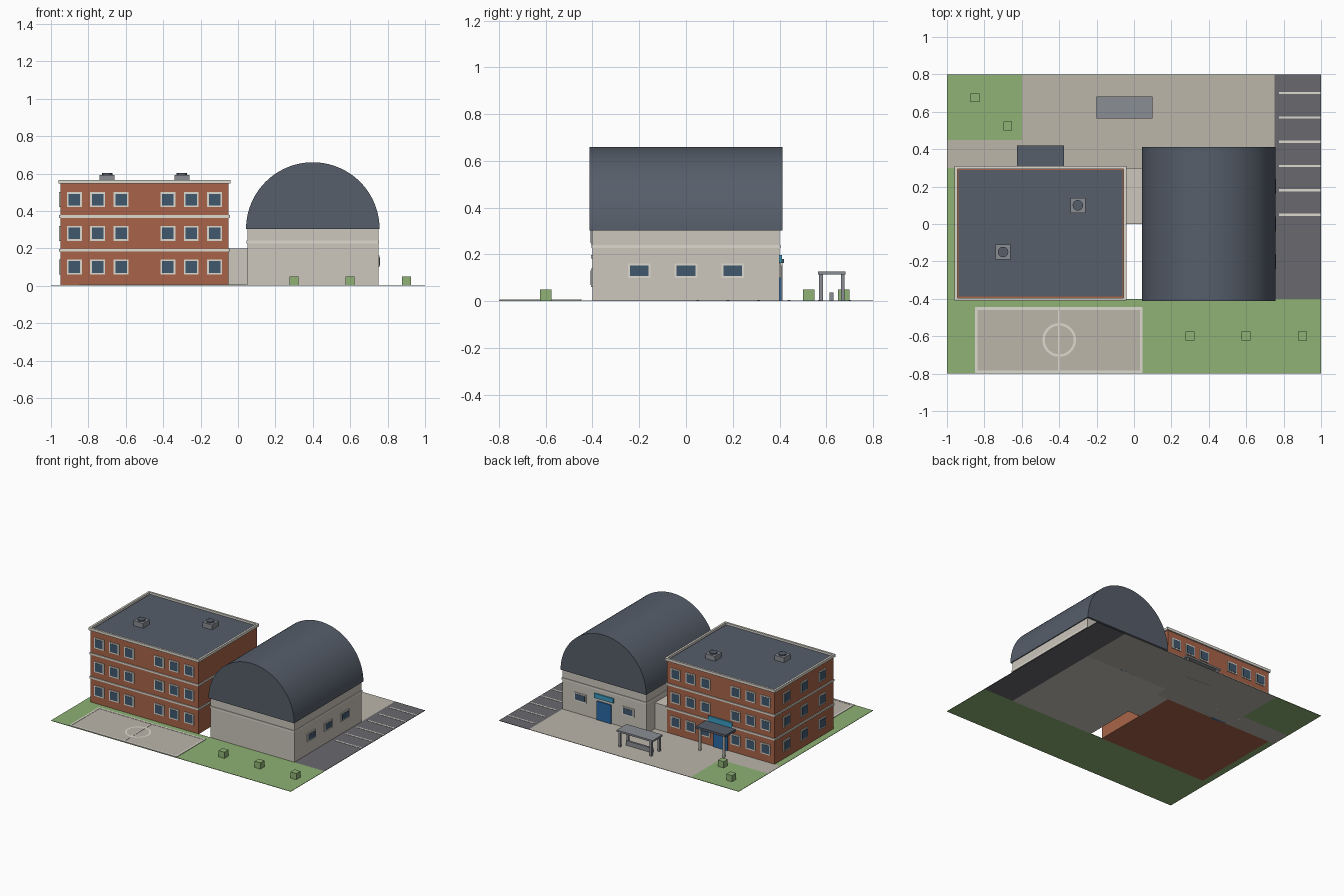
import bpy, bmesh, math
from mathutils import Matrix, Vector

if "Cube" in bpy.data.objects:
    bpy.data.objects.remove(bpy.data.objects["Cube"])


def material(name, hexcode):
    m = bpy.data.materials.new(name)
    srgb = [int(hexcode[i:i + 2], 16) / 255 for i in (0, 2, 4)]
    m.diffuse_color = [((c + 0.055) / 1.055) ** 2.4 for c in srgb] + [1]
    m.use_nodes = True
    m.node_tree.nodes["Principled BSDF"].inputs["Base Color"].default_value = m.diffuse_color
    return m


BRICK = material("brick", "A86448")
TRIM = material("trim", "DEDAD0")
GLASS = material("glass", "40586E")
ROOF = material("roof", "565E6A")
PLASTER = material("plaster", "CCC6BC")
GRASS = material("grass", "8EB275")
PAVING = material("paving", "BCB6AA")
ASPHALT = material("asphalt", "68686E")
DOOR = material("door", "2A68A4")
SIGN = material("sign", "3C9EC4")
METAL = material("metal", "8A8E94")


def finish(name, bm, mat):
    me = bpy.data.meshes.new(name)
    bmesh.ops.recalc_face_normals(bm, faces=bm.faces)
    bm.to_mesh(me)
    bm.free()
    me.materials.append(mat)
    ob = bpy.data.objects.new(name, me)
    bpy.context.collection.objects.link(ob)
    return ob


def boxes(name, bounds, mat):
    """One object from boxes given as (x0, x1, y0, y1, z0, z1)."""
    bm = bmesh.new()
    for x0, x1, y0, y1, z0, z1 in bounds:
        mid = Vector((x0 + x1, y0 + y1, z0 + z1)) / 2
        bmesh.ops.create_cube(bm, size=1, matrix=Matrix.Translation(mid)
                              @ Matrix.Diagonal((x1 - x0, y1 - y0, z1 - z0, 1)))
    return finish(name, bm, mat)


def frame(x0, x1, y0, y1, z0, z1, w):
    """Four boxes forming a flat rectangular ring."""
    return [(x0, x1, y0, y0 + w, z0, z1), (x0, x1, y1 - w, y1, z0, z1),
            (x0, x0 + w, y0 + w, y1 - w, z0, z1), (x1 - w, x1, y0 + w, y1 - w, z0, z1)]


def panel(axis, wall, c, z, w, h, d):
    """Box centred in a wall plane; axis is the wall's normal."""
    if axis == 'x':
        return (wall - d, wall + d, c - w / 2, c + w / 2, z - h / 2, z + h / 2)
    return (c - w / 2, c + w / 2, wall - d, wall + d, z - h / 2, z + h / 2)


def windows(name, spots, w, h):
    boxes(name + "_frames", [panel(*s, w, h, 0.006) for s in spots], TRIM)
    boxes(name + "_glass", [panel(*s, w - 0.018, h - 0.018, 0.008) for s in spots], GLASS)


# Ground patches, open beneath the buildings
G = 0.003
boxes("lawn", [(-1, 1, -0.8, -0.4, 0, G), (-1, -0.95, -0.4, 0.3, 0, G),
               (-1, -0.6, 0.45, 0.8, 0, G)], GRASS)
boxes("paving", [(-1, -0.6, 0.3, 0.45, 0, G), (-0.6, 0.05, 0.3, 0.8, 0, G),
                 (0.05, 0.75, 0.4, 0.8, 0, G)], PAVING)
boxes("car_park", [(0.75, 1, -0.4, 0.8, 0, G)], ASPHALT)
boxes("parking_lines", [(0.775, 0.998, y - 0.006, y + 0.006, G, G + 0.002)
                        for y in (0.05 + 0.13 * i for i in range(6))], TRIM)

# Sports court with painted lines
boxes("court", [(-0.85, 0.045, -0.797, -0.45, G, 0.005)], PAVING)
boxes("court_lines", frame(-0.85, 0.045, -0.797, -0.445, 0.005, 0.007, 0.014)
      + [(-0.405, -0.395, -0.783, -0.459, 0.005, 0.007)], TRIM)
bm = bmesh.new()
N = 40
rings = [[bm.verts.new((-0.4 + r * math.cos(2 * math.pi * i / N),
                        -0.62 + r * math.sin(2 * math.pi * i / N), 0.0072))
          for i in range(N)] for r in (0.077, 0.09)]
for i in range(N):
    j = (i + 1) % N
    bm.faces.new((rings[0][i], rings[1][i], rings[1][j], rings[0][j]))
finish("court_circle", bm, TRIM)

# Main brick block with bands, coping and roof
boxes("main_block", [(-0.95, -0.05, -0.4, 0.3, 0, 0.55)], BRICK)
boxes("floor_bands", [b for z in (0.19, 0.37)
                      for b in frame(-0.956, -0.044, -0.406, 0.306, z - 0.007, z + 0.007, 0.012)], TRIM)
boxes("coping", frame(-0.96, -0.04, -0.41, 0.31, 0.546, 0.566, 0.015), TRIM)
boxes("main_roof", [(-0.938, -0.062, -0.388, 0.288, 0.548, 0.555)], ROOF)
floors = (0.10, 0.28, 0.46)
cols = [-0.5 + s * 0.125 * k for s in (-1, 1) for k in (1, 2, 3)]
spots = [('y', y, x, z) for y in (-0.4, 0.3) for x in cols for z in floors]
spots += [('x', -0.95, y, z) for y in (-0.26, -0.05, 0.16) for z in floors]
windows("main_windows", spots, 0.08, 0.08)

# Roof vents
vents = [(-0.7, -0.15), (-0.3, 0.1)]
boxes("vent_boxes", [(x - 0.04, x + 0.04, y - 0.04, y + 0.04, 0.55, 0.592) for x, y in vents], METAL)
bm = bmesh.new()
for x, y in vents:
    bmesh.ops.create_cone(bm, cap_ends=True, segments=20, radius1=0.028, radius2=0.028,
                          depth=0.02, matrix=Matrix.Translation((x, y, 0.592)))
finish("vent_fans", bm, ROOF)

# Main entrance
boxes("main_door", [panel('y', 0.3, -0.5, 0.072, 0.12, 0.144, 0.008)], DOOR)
boxes("main_sign", [panel('y', 0.3, -0.5, 0.205, 0.2, 0.04, 0.01)], SIGN)
boxes("entrance_canopy", [(-0.625, -0.375, 0.3, 0.42, 0.164, 0.181)], ROOF)
boxes("canopy_posts", [(x - 0.008, x + 0.008, 0.397, 0.413, 0, 0.165) for x in (-0.6, -0.4)], TRIM)

# Link corridor
boxes("link", [(-0.05, 0.05, 0, 0.3, 0, 0.2)], PLASTER)

# Sports hall with barrel roof
boxes("hall_walls", [(0.05, 0.75, -0.4, 0.4, 0, 0.305)], PLASTER)
boxes("hall_band", frame(0.045, 0.755, -0.405, 0.405, 0.227, 0.241, 0.01), TRIM)
bm = bmesh.new()
N = 48
arc = [bm.verts.new((0.4 + 0.357 * math.cos(math.pi * i / N), -0.413,
                     0.303 + 0.357 * math.sin(math.pi * i / N))) for i in range(N + 1)]
cap = bm.faces.new(arc)
ext = bmesh.ops.extrude_face_region(bm, geom=[cap], use_keep_orig=True)
bmesh.ops.translate(bm, vec=(0, 0.826, 0),
                    verts=[g for g in ext["geom"] if isinstance(g, bmesh.types.BMVert)])
roof = finish("barrel_roof", bm, ROOF)
bpy.context.view_layer.objects.active = roof
roof.select_set(True)
bpy.ops.object.shade_smooth_by_angle(angle=math.radians(30))
windows("hall_windows", [('x', 0.75, y, 0.13) for y in (-0.2, 0, 0.2)]
        + [('y', 0.4, x, 0.13) for x in (0.2, 0.6)], 0.098, 0.062)
boxes("hall_door", [panel('y', 0.4, 0.4, 0.072, 0.12, 0.144, 0.008)], DOOR)
boxes("hall_sign", [panel('y', 0.4, 0.4, 0.181, 0.16, 0.034, 0.01)], SIGN)

# Open shelter with low bench
boxes("shelter_roof", [(-0.2, 0.1, 0.565, 0.683, 0.114, 0.127)], METAL)
boxes("shelter_posts", [(x - 0.008, x + 0.008, y - 0.008, y + 0.008, 0, 0.115)
                        for x in (-0.18, 0.08) for y in (0.577, 0.671)], METAL)
boxes("shelter_bench", [(-0.16, 0.06, 0.614, 0.63, 0, 0.037)], METAL)

# Cube shrubs
boxes("shrubs", [(x - 0.024, x + 0.024, y - 0.024, y + 0.024, 0, 0.05) for x, y in
                 ((0.3, -0.6), (0.6, -0.6), (0.9, -0.6), (-0.85, 0.675), (-0.675, 0.525))], GRASS)
